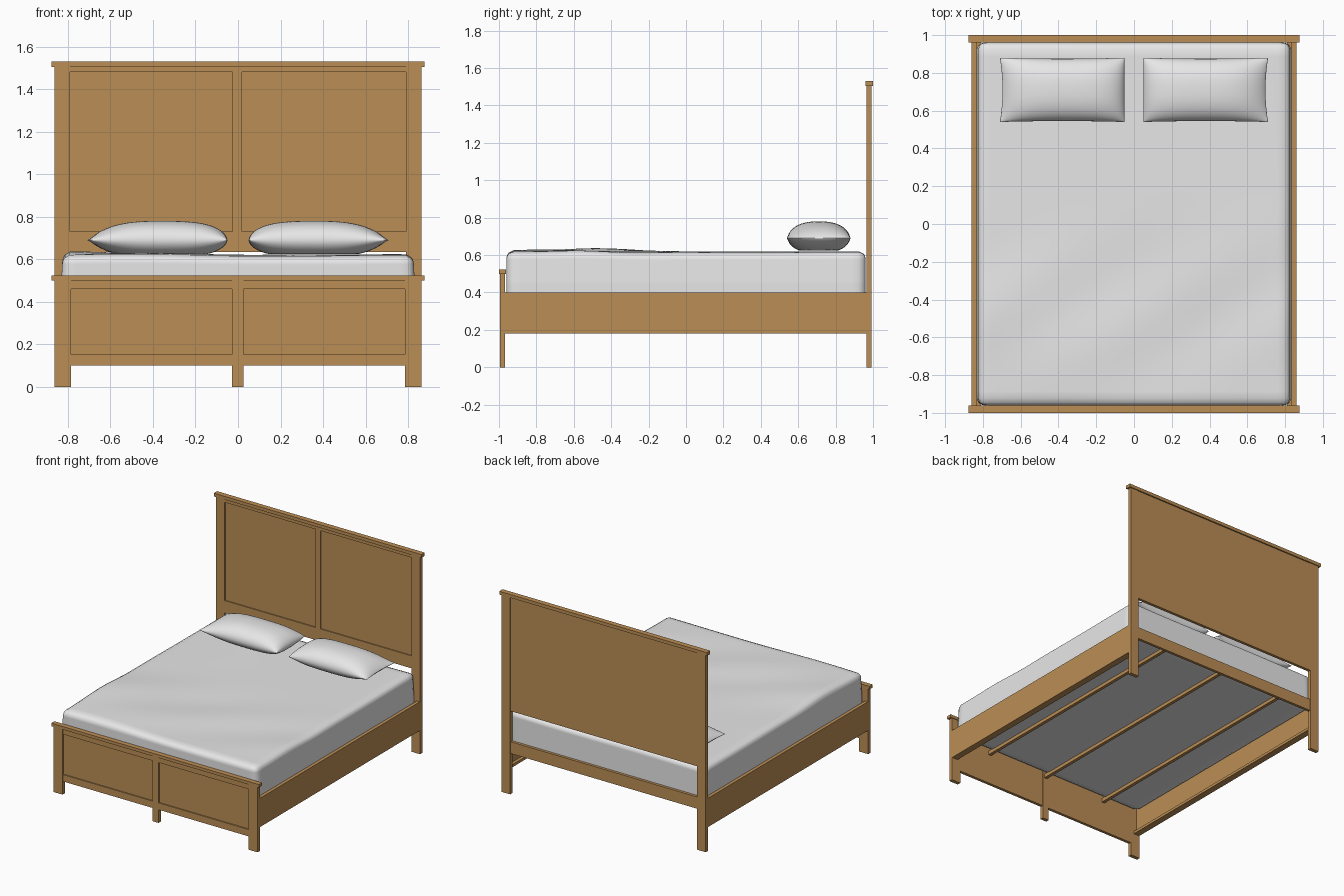
import bpy, bmesh, math
from mathutils import Vector

if "Cube" in bpy.data.objects:
    bpy.data.objects.remove(bpy.data.objects["Cube"])


def material(name, rgb):
    m = bpy.data.materials.new(name)
    m.diffuse_color = (*rgb, 1)
    m.use_nodes = True
    m.node_tree.nodes["Principled BSDF"].inputs["Base Color"].default_value = m.diffuse_color
    return m


WOOD = material("oak_wood", (0.50, 0.27, 0.09))
LINEN = material("white_linen", (0.8, 0.8, 0.8))


def finish(bm, name, mat, smooth=False):
    bmesh.ops.recalc_face_normals(bm, faces=bm.faces)
    for f in bm.faces:
        f.smooth = smooth
    me = bpy.data.meshes.new(name)
    bm.to_mesh(me)
    bm.free()
    me.materials.append(mat)
    ob = bpy.data.objects.new(name, me)
    bpy.context.collection.objects.link(ob)
    return ob


def box(name, x, y, z, mat=WOOD):
    """Box from (min, max) ranges on each axis."""
    bm = bmesh.new()
    bmesh.ops.create_cube(bm, size=1)
    for v in bm.verts:
        v.co = [r[0] + (c + 0.5) * (r[1] - r[0]) for r, c in zip((x, y, z), v.co)]
    return finish(bm, name, mat)


def pair(name, x, y, z):
    box(name + "_right", x, y, z)
    box(name + "_left", (-x[1], -x[0]), y, z)


# headboard
pair("headboard_post", (0.79, 0.862), (0.965, 0.993), (0, 1.507))
box("headboard_cap", (-0.877, 0.877), (0.96, 1.0), (1.505, 1.53))
box("headboard_panel", (-0.79, 0.79), (0.976, 0.99), (0.635, 1.506))
box("headboard_top_rail", (-0.79, 0.79), (0.968, 0.98), (1.48, 1.506))
box("headboard_bottom_rail", (-0.79, 0.79), (0.968, 0.98), (0.635, 0.73))
box("headboard_mid_stile", (-0.025, 0.018), (0.968, 0.98), (0.73, 1.48))
box("headboard_low_rail", (-0.79, 0.79), (0.967, 0.988), (0.31, 0.40))

# footboard
pair("footboard_post", (0.785, 0.862), (-0.995, -0.967), (0, 0.502))
box("footboard_cap", (-0.877, 0.877), (-1.0, -0.962), (0.50, 0.523))
box("footboard_panel", (-0.79, 0.79), (-0.983, -0.970), (0.10, 0.50))
box("footboard_top_rail", (-0.79, 0.79), (-0.992, -0.98), (0.46, 0.502))
box("footboard_bottom_rail", (-0.79, 0.79), (-0.992, -0.98), (0.10, 0.152))
box("footboard_middle_leg", (-0.028, 0.025), (-0.994, -0.967), (0, 0.502))

# side rails with inner ledges, and lengthwise slats under the mattress
pair("side_rail", (0.835, 0.86), (-0.97, 0.968), (0.18, 0.40))
pair("side_ledge", (0.81, 0.836), (-0.968, 0.966), (0.18, 0.20))
for i, x in enumerate((-0.53, 0, 0.51)):
    box(f"slat_{i + 1}", (x - 0.012, x + 0.012), (-0.97, 0.968), (0.33, 0.36))


# mattress: rounded box with soft wrinkles on the top
def ripple(x, y):
    d = x + 0.75
    bump = 0.014 * math.exp(-((y + 0.6) / 0.35) ** 2 - (d / 0.6) ** 2)
    fold = 0.005 * math.sin(9 * (y - 0.8 * x)) * math.exp(-((y + 0.45) / 0.4) ** 2)
    return bump + fold + 0.003 * math.sin(5 * x + 3 * y)


bm = bmesh.new()
bmesh.ops.create_cube(bm, size=2)
bmesh.ops.subdivide_edges(bm, edges=bm.edges[:], cuts=50, use_grid_fill=True)
HX, HY, Z0, Z1, R = 0.834, 0.96, 0.355, 0.617, 0.04
for v in bm.verts:
    p = Vector((v.co.x * HX, v.co.y * HY, Z0 + (v.co.z + 1) / 2 * (Z1 - Z0)))
    q = Vector((max(-HX + R, min(HX - R, p.x)),
                max(-HY + R, min(HY - R, p.y)), max(Z0 + R, min(Z1 - R, p.z))))
    d = p - q
    if d.length > R:
        p = q + d.normalized() * R
    t = max(0, (p.z - 0.45) / (Z1 - 0.45))
    p.x *= 1 - 0.012 * t
    p.z += t ** 2 * ripple(p.x, p.y)
    v.co = p
finish(bm, "mattress", LINEN, True)


# pillows: two domed sheets sharing a seam, pinched at the outer end
def pillow(name, side):
    n = 36
    bm = bmesh.new()
    for h in (0.09, -0.067):
        rows = []
        for i in range(n + 1):
            u = -math.cos(math.pi * i / n)       # -1 inner end, 1 outer end
            fu = (1 - abs(u) ** 2.6) ** 0.8 if u > 0 else (1 - abs(u) ** 3.5) ** 0.55
            row = []
            for j in range(n + 1):
                v = -math.cos(math.pi * j / n)
                fv = max(0, 1 - abs(v) ** 2.4) ** 0.5
                fill = max(0, fu) * fv
                x = 0.38 + 0.33 * u - (0.014 * (1 - v * v) * u ** 4 if u > 0 else 0)
                y = 0.71 + 0.17 * v * (1 - 0.03 * (1 - u * u))
                z = 0.69 + h * (fill if h > 0 else min(fill * 1.2, 0.97))
                row.append(bm.verts.new((side * x, y, z)))
            rows.append(row)
        for a, b in zip(rows, rows[1:]):
            for j in range(n):
                bm.faces.new((a[j], b[j], b[j + 1], a[j + 1]))
    bmesh.ops.remove_doubles(bm, verts=bm.verts, dist=1e-5)
    finish(bm, name, LINEN, True)


pillow("pillow_right", 1)
pillow("pillow_left", -1)
